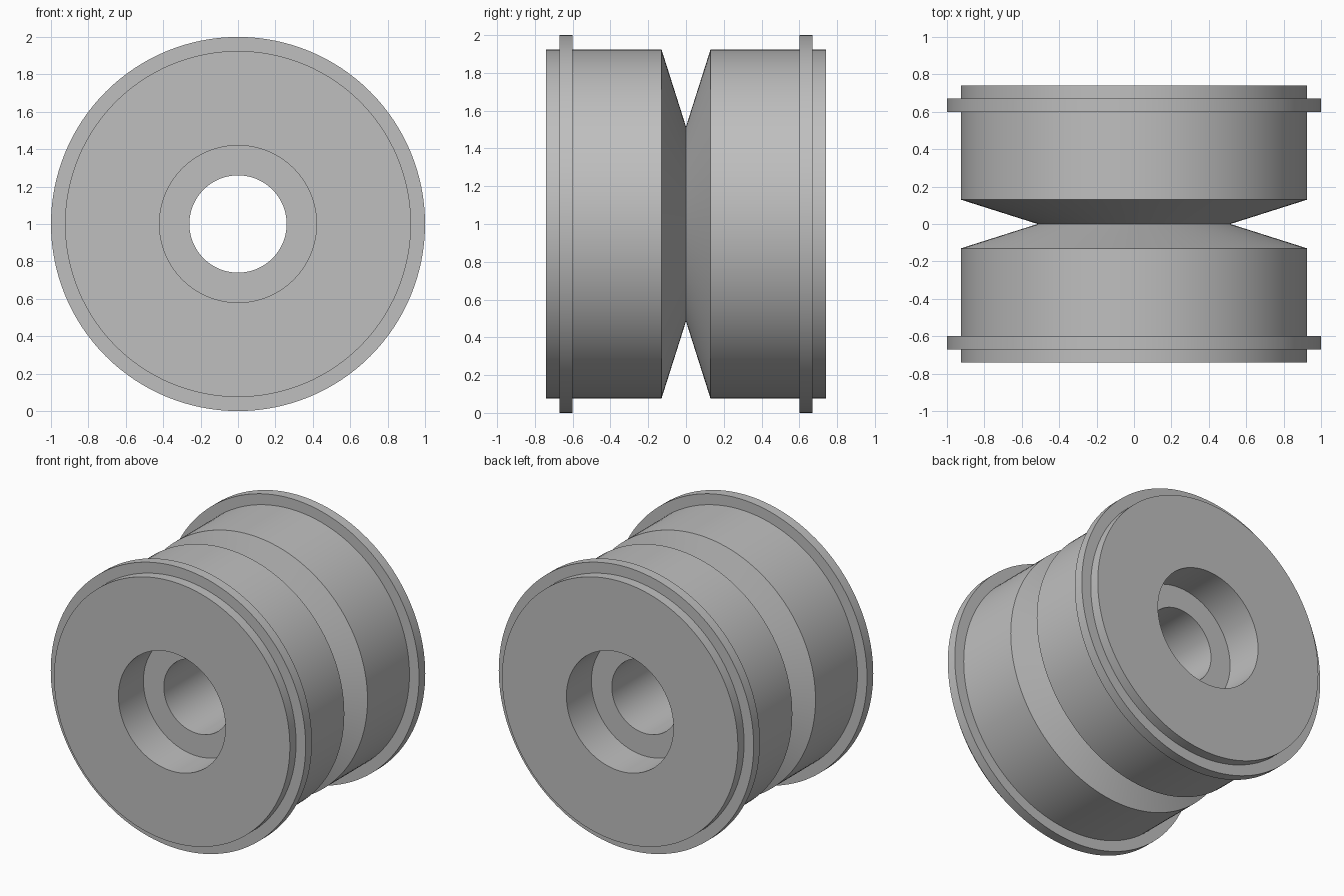
import bpy
import bmesh
import math
from mathutils import Vector

cube = bpy.data.objects.get("Cube")
if cube:
    bpy.data.objects.remove(cube, do_unlink=True)

SEGMENTS = 128

# Single grey material
grey = bpy.data.materials.new("plain_grey")
colour = (0.52, 0.52, 0.52, 1)
grey.diffuse_color = colour
grey.use_nodes = True
grey.node_tree.nodes["Principled BSDF"].inputs["Base Color"].default_value = colour


def lathe(name, profile, centre_z):
    """Revolve a closed (radius, y) profile about the y axis."""
    bm = bmesh.new()
    verts = [bm.verts.new((r, y, 0)) for r, y in profile]
    edges = [bm.edges.new((v, verts[i - 1])) for i, v in enumerate(verts)]
    bmesh.ops.spin(bm, geom=verts + edges, cent=Vector(), axis=(0, 1, 0),
                   angle=math.tau, steps=SEGMENTS, use_merge=True)
    bmesh.ops.remove_doubles(bm, verts=bm.verts, dist=0.0001)
    bmesh.ops.recalc_face_normals(bm, faces=bm.faces)
    mesh = bpy.data.meshes.new(name)
    bm.to_mesh(mesh)
    bm.free()
    mesh.materials.append(grey)
    obj = bpy.data.objects.new(name, mesh)
    obj.location.z = centre_z
    bpy.context.collection.objects.link(obj)
    bpy.ops.object.select_all(action='DESELECT')
    obj.select_set(True)
    bpy.context.view_layer.objects.active = obj
    bpy.ops.object.shade_smooth_by_angle(angle=math.radians(15))
    return obj


# Half profile: bore, counterbore, end face, flange, tread
half = [
    (0.26, 0.46), (0.42, 0.46),
    (0.42, 0.74), (0.925, 0.74),
    (0.925, 0.67), (1.0, 0.67),
    (1.0, 0.60), (0.925, 0.60),
    (0.925, 0.13),
]
groove_bottom = [(0.515, 0)]
mirrored = [(r, -y) for r, y in reversed(half)]

# Grooved roller with two flanges and a stepped through hole
lathe("grooved_roller", half + groove_bottom + mirrored, 1.0)
